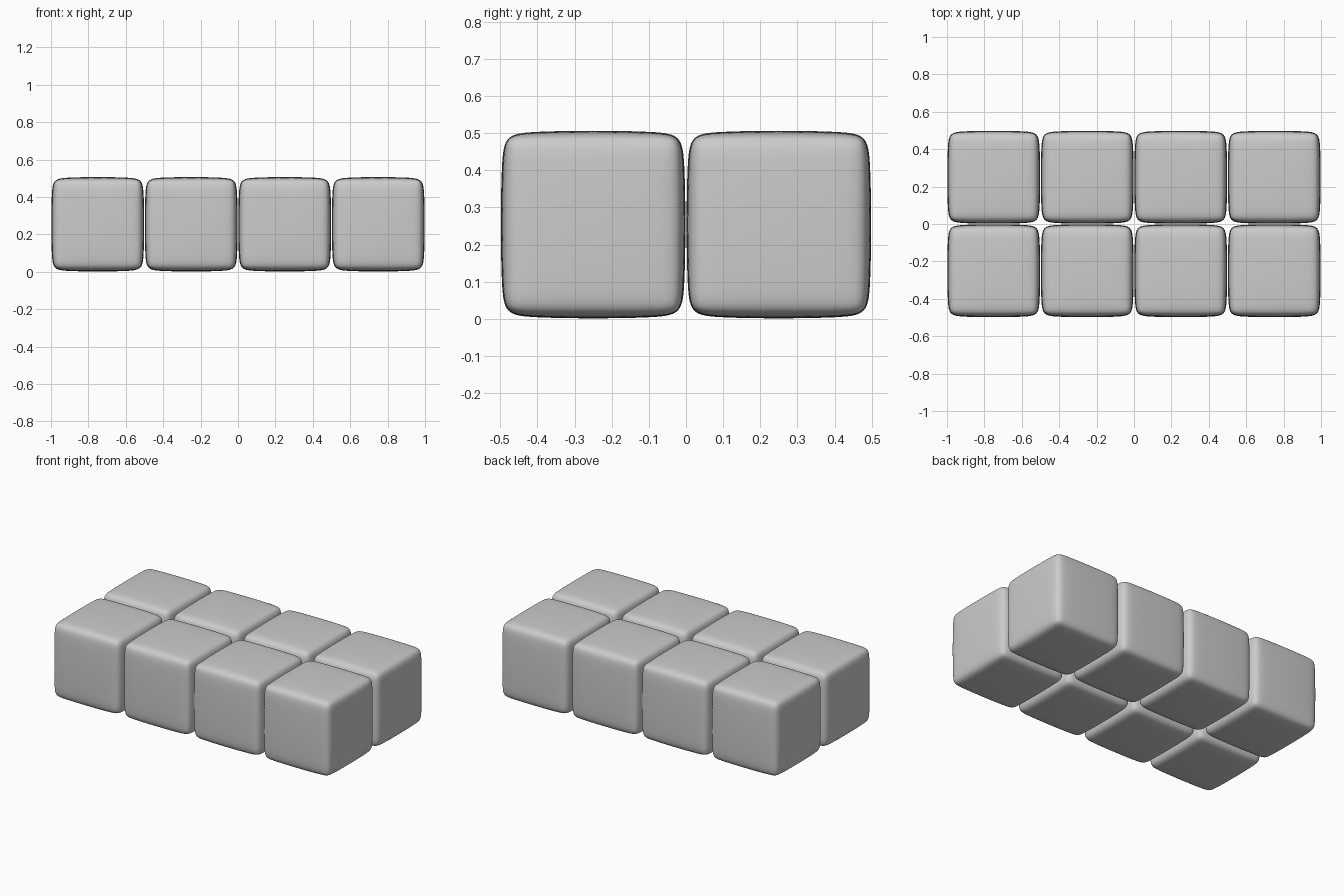
import bpy
import bmesh

if "Cube" in bpy.data.objects:
    bpy.data.objects.remove(bpy.data.objects["Cube"])

WIDTH, DEPTH, HEIGHT = 0.501, 0.501, 0.509
CHAMFER = 0.026


def cushion_block(name, x, y):
    # Box with a narrow chamfer; subdivision turns it into a softly bulging block
    bm = bmesh.new()
    bmesh.ops.create_cube(bm, size=1)
    bmesh.ops.scale(bm, vec=(WIDTH, DEPTH, HEIGHT), verts=bm.verts)
    bmesh.ops.bevel(bm, geom=bm.edges[:], offset=CHAMFER, offset_type='OFFSET',
                    segments=1, profile=0.5, affect='EDGES')
    for f in bm.faces:
        f.smooth = True
    mesh = bpy.data.meshes.new(name)
    bm.to_mesh(mesh)
    bm.free()
    obj = bpy.data.objects.new(name, mesh)
    obj.location = (x, y, 0.254)
    bpy.context.collection.objects.link(obj)
    sub = obj.modifiers.new("soften", 'SUBSURF')
    sub.levels = sub.render_levels = 4
    return obj


# Two rows of four touching blocks
for row in range(2):
    for col in range(4):
        cushion_block(f"block_{row + 1}_{col + 1}", -0.75 + 0.5 * col, -0.25 + 0.5 * row)
